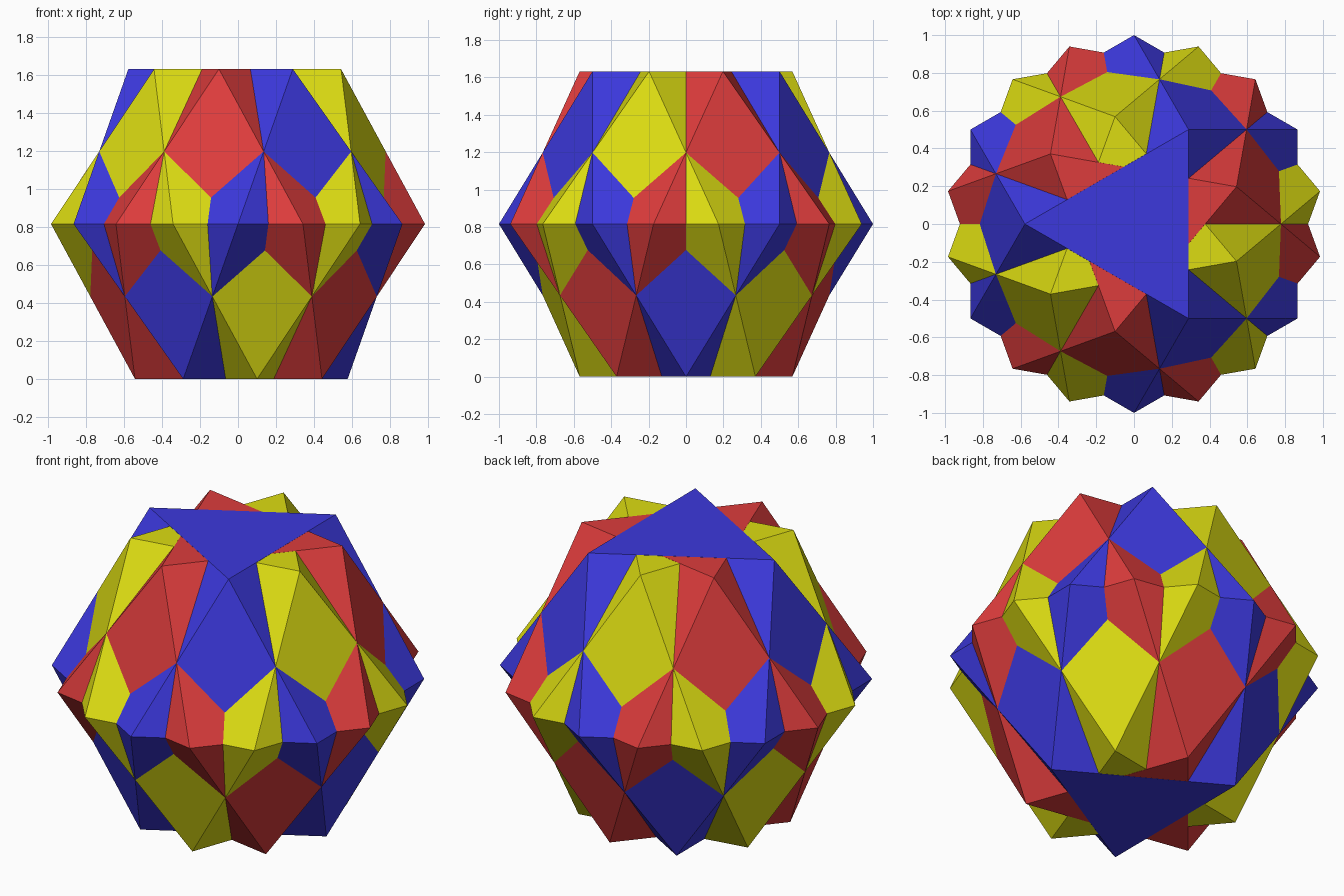
import bpy
import bmesh
from math import sin, cos, radians, sqrt
from mathutils import Vector

cube = bpy.data.objects.get("Cube")
if cube:
    bpy.data.objects.remove(cube, do_unlink=True)

HALF = sqrt(2 / 3)      # half height of a unit-edge cuboctahedron on a triangle
TRI = 1 / sqrt(3)       # radius of its end triangles


def make_material(name, rgb):
    mat = bpy.data.materials.new(name)
    mat.use_nodes = True
    mat.diffuse_color = (*rgb, 1)
    mat.node_tree.nodes["Principled BSDF"].inputs["Base Color"].default_value = (*rgb, 1)
    return mat


def ring(count, radius, start, z):
    """Evenly spaced points on a horizontal circle, start angle in degrees."""
    angles = [radians(start + 360 * i / count) for i in range(count)]
    return [Vector((radius * cos(a), radius * sin(a), z)) for a in angles]


def cuboctahedron(name, turn, mat, lift):
    """Bottom triangle, equator hexagon and top triangle wrapped in a hull."""
    points = (ring(3, TRI, turn, HALF - HALF * lift)
              + ring(6, 1, turn + 30, HALF)
              + ring(3, TRI, turn + 60, HALF + HALF * lift))
    bm = bmesh.new()
    for p in points:
        bm.verts.new(p)
    bmesh.ops.convex_hull(bm, input=bm.verts)
    # merge hull triangles back into square faces
    bmesh.ops.dissolve_limit(bm, angle_limit=radians(2), verts=bm.verts, edges=bm.edges)
    bmesh.ops.recalc_face_normals(bm, faces=bm.faces)
    mesh = bpy.data.meshes.new(name)
    bm.to_mesh(mesh)
    bm.free()
    mesh.materials.append(mat)
    obj = bpy.data.objects.new(name, mesh)
    bpy.context.collection.objects.link(obj)


# Three interlocking solids, a third of a triangle turn apart;
# tiny lifts keep the shared end planes from flickering
SOLIDS = [
    ("blue", 0, (0.045, 0.04, 0.72), 1.0),
    ("red", -40, (0.72, 0.045, 0.045), 0.9995),
    ("yellow", 40, (0.72, 0.72, 0.006), 0.999),
]
for colour, turn, rgb, lift in SOLIDS:
    cuboctahedron(colour + "_cuboctahedron", turn, make_material(colour, rgb), lift)
